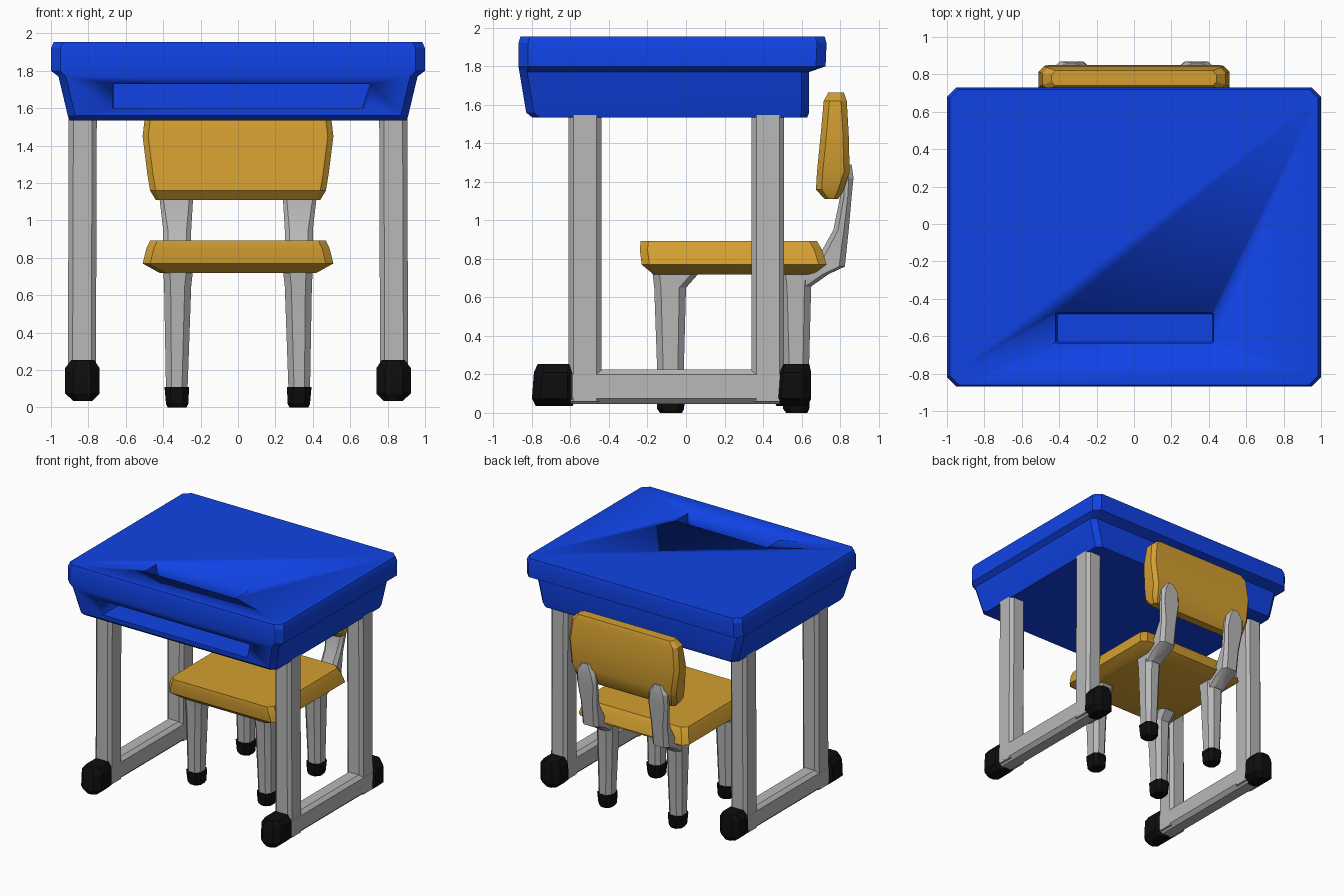
import bpy, bmesh, math


def material(name, rgb):
    m = bpy.data.materials.new(name)
    m.diffuse_color = (*rgb, 1)
    return m


BLUE = material("blue plastic", (0.005, 0.055, 0.78))
YELLOW = material("yellow plastic", (0.66, 0.35, 0.03))
GREY = material("grey metal", (0.48, 0.48, 0.48))
BLACK = material("black rubber", (0.004, 0.004, 0.004))


def loft(name, mat, rings, side=1):
    """Skin stacked chamfered rectangles: (z, x0, x1, y0, y1, chamfer)."""
    bm = bmesh.new()
    loops = []
    for z, x0, x1, y0, y1, c in rings:
        pts = [(x0 + c, y0), (x1 - c, y0), (x1, y0 + c), (x1, y1 - c),
               (x1 - c, y1), (x0 + c, y1), (x0, y1 - c), (x0, y0 + c)]
        loops.append([bm.verts.new((side * x, y, z)) for x, y in pts])
    for a, b in zip(loops, loops[1:]):
        for i in range(8):
            j = (i + 1) % 8
            bm.faces.new((a[i], a[j], b[j], b[i]))
    bm.faces.new(loops[0][::-1])
    bm.faces.new(loops[-1])
    bmesh.ops.recalc_face_normals(bm, faces=bm.faces)
    me = bpy.data.meshes.new(name)
    bm.to_mesh(me)
    bm.free()
    ob = bpy.data.objects.new(name, me)
    bpy.context.collection.objects.link(ob)
    me.materials.append(mat)
    bpy.ops.object.select_all(action='DESELECT')
    ob.select_set(True)
    bpy.context.view_layer.objects.active = ob
    bpy.ops.object.shade_smooth_by_angle(angle=math.radians(25))
    return ob


# Desk top: tapered tray body with an overhanging lid
desk = loft("desk_top", BLUE, [
    (1.535, -0.90, 0.90, -0.80, 0.63, 0.04),
    (1.56, -0.91, 0.91, -0.83, 0.64, 0.04),
    (1.77, -0.96, 0.96, -0.865, 0.64, 0.04),
    (1.80, -1.00, 1.00, -0.87, 0.725, 0.05),
    (1.92, -1.00, 1.00, -0.87, 0.73, 0.05),
    (1.955, -0.985, 0.985, -0.86, 0.72, 0.05)])

# Front book slot and pencil groove, cut from the desk top
cutters = [
    loft("slot_cutter", BLUE, [(1.60, -0.67, 0.67, -1.0, -0.35, 0.005),
                               (1.73, -0.67, 0.71, -1.0, -0.35, 0.005)]),
    loft("groove_cutter", BLUE, [(1.86, -0.41, 0.42, -0.63, -0.48, 0.005),
                                 (2.05, -0.43, 0.43, -0.645, -0.465, 0.005)])]
for c in cutters:
    c.hide_render = True
    c.hide_set(True)
    mod = desk.modifiers.new(c.name, 'BOOLEAN')
    mod.operation = 'DIFFERENCE'
    mod.solver = 'EXACT'
    mod.object = c

# Seat and backrest
loft("seat", YELLOW, [
    (0.72, -0.42, 0.42, -0.17, 0.66, 0.04),
    (0.77, -0.51, 0.51, -0.23, 0.73, 0.04),
    (0.85, -0.49, 0.49, -0.24, 0.705, 0.04),
    (0.893, -0.47, 0.47, -0.235, 0.68, 0.04)])
loft("backrest", YELLOW, [
    (1.11, -0.44, 0.44, 0.72, 0.79, 0.02),
    (1.16, -0.47, 0.47, 0.675, 0.82, 0.03),
    (1.25, -0.485, 0.485, 0.68, 0.85, 0.03),
    (1.45, -0.51, 0.51, 0.70, 0.845, 0.03),
    (1.62, -0.49, 0.49, 0.715, 0.835, 0.03),
    (1.665, -0.44, 0.44, 0.74, 0.82, 0.02)])

for side, tag in ((1, "right"), (-1, "left")):
    # Desk frame: two posts joined by a floor beam
    for place, y0, y1 in (("front", -0.61, -0.44), ("back", 0.34, 0.51)):
        loft(f"desk_{place}_leg_{tag}", GREY, [
            (0.06, 0.76, 0.91, y0, y1, 0.025),
            (1.55, 0.755, 0.905, y0, y1, 0.025)], side)
    loft(f"desk_beam_{tag}", GREY, [
        (0.045, 0.79, 0.88, -0.60, 0.50, 0.01),
        (0.075, 0.76, 0.91, -0.60, 0.50, 0.01),
        (0.20, 0.76, 0.91, -0.60, 0.50, 0.01),
        (0.225, 0.79, 0.88, -0.60, 0.50, 0.01)], side)
    # Black caps on the desk frame
    for place, y0, y1 in (("front", -0.80, -0.57), ("back", 0.45, 0.65)):
        loft(f"desk_{place}_foot_{tag}", BLACK, [
            (0.035, 0.78, 0.88, y0 + 0.02, y1 - 0.02, 0.03),
            (0.075, 0.74, 0.925, y0, y1, 0.045),
            (0.21, 0.74, 0.925, y0 + 0.01, y1, 0.045),
            (0.255, 0.77, 0.89, y0 + 0.03, y1 - 0.01, 0.03)], side)
    # Chair legs with rubber feet
    for place, y0, y1, flare in (("front", -0.165, 0.0, 0.08), ("back", 0.49, 0.65, 0.01)):
        loft(f"chair_{place}_leg_{tag}", GREY, [
            (0.09, 0.27, 0.385, y0 + 0.02, y1 - 0.015, 0.03),
            (0.65, 0.25, 0.395, y0, y1, 0.035),
            (0.74, 0.24, 0.40, y0 - 0.01, y1 + flare, 0.035)], side)
        loft(f"chair_{place}_foot_{tag}", BLACK, [
            (0.0, 0.275, 0.375, y0 + 0.03, y1 - 0.02, 0.03),
            (0.02, 0.265, 0.385, y0 + 0.015, y1 - 0.01, 0.03),
            (0.11, 0.262, 0.393, y0 + 0.01, y1 - 0.005, 0.03)], side)
    # Bent arm carrying the backrest
    loft(f"backrest_support_{tag}", GREY, [
        (0.66, 0.26, 0.39, 0.52, 0.655, 0.03),
        (0.72, 0.25, 0.40, 0.56, 0.74, 0.03),
        (0.76, 0.25, 0.40, 0.66, 0.825, 0.03),
        (0.95, 0.25, 0.40, 0.765, 0.845, 0.025),
        (1.12, 0.24, 0.42, 0.80, 0.86, 0.02),
        (1.22, 0.25, 0.42, 0.80, 0.87, 0.025),
        (1.29, 0.29, 0.38, 0.81, 0.86, 0.02)], side)
